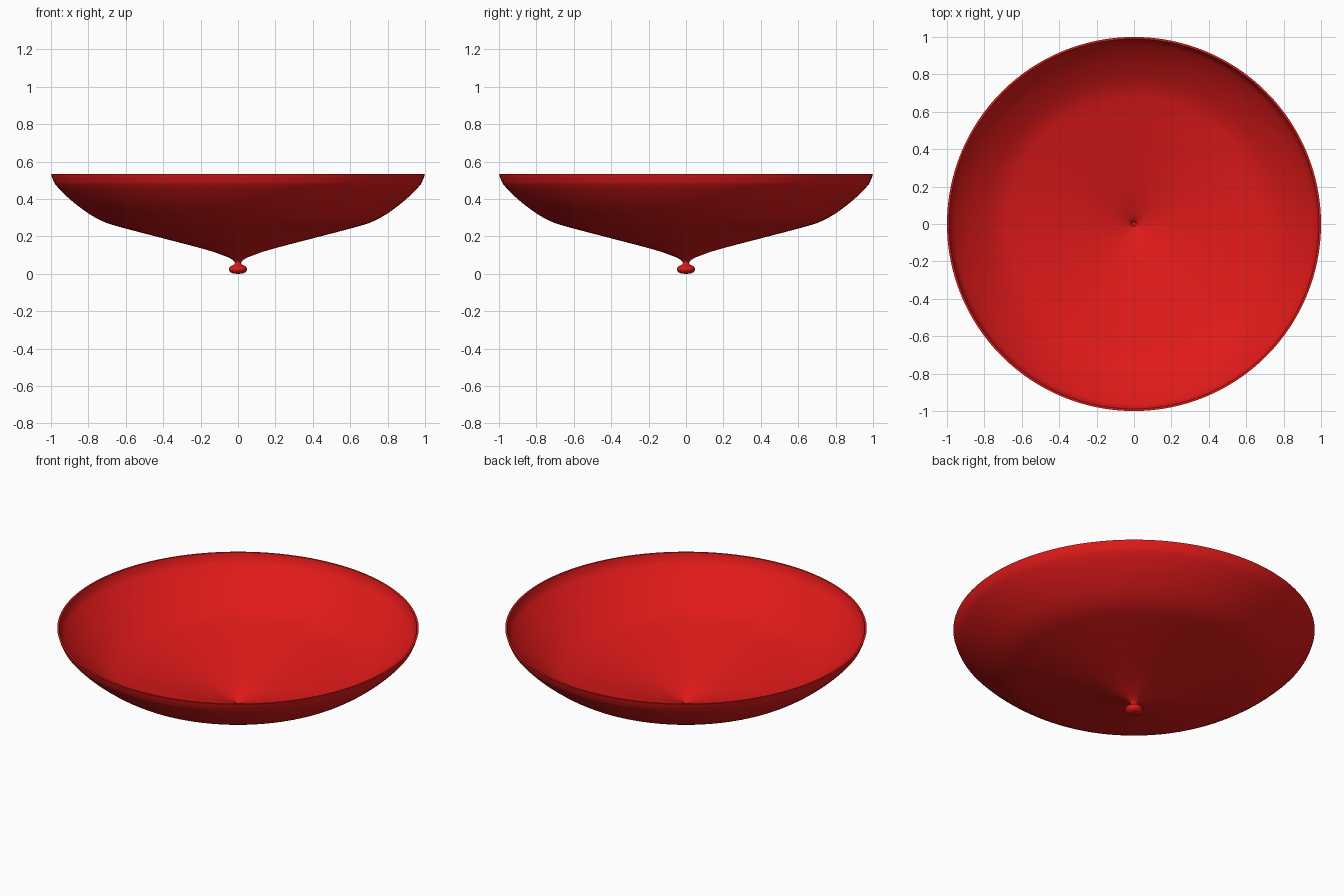
import bpy, bmesh, math

if "Cube" in bpy.data.objects:
    bpy.data.objects.remove(bpy.data.objects["Cube"])

SEGS = 128


def spline(pts, n=5):
    # Catmull-Rom smoothing of a profile
    out = []
    for i in range(len(pts) - 1):
        p0, p1 = pts[max(i - 1, 0)], pts[i]
        p2, p3 = pts[i + 1], pts[min(i + 2, len(pts) - 1)]
        for k in range(n):
            t = k / n
            out.append(tuple(max(0, 0.5 * (2 * b + (c - a) * t
                       + (2 * a - 5 * b + 4 * c - d) * t * t
                       + (3 * b - a - 3 * c + d) * t ** 3))
                       for a, b, c, d in zip(p0, p1, p2, p3)))
    return out + [pts[-1]]


def lathe(name, profile, mat):
    bm = bmesh.new()
    vs = [bm.verts.new((r, 0, z)) for r, z in profile]
    es = [bm.edges.new(p) for p in zip(vs, vs[1:])]
    bmesh.ops.spin(bm, geom=vs + es, cent=(0, 0, 0), axis=(0, 0, 1),
                   angle=math.tau, steps=SEGS, use_duplicate=False)
    bmesh.ops.remove_doubles(bm, verts=bm.verts, dist=1e-5)
    bmesh.ops.recalc_face_normals(bm, faces=bm.faces)
    me = bpy.data.meshes.new(name)
    bm.to_mesh(me)
    bm.free()
    ob = bpy.data.objects.new(name, me)
    bpy.context.collection.objects.link(ob)
    me.materials.append(mat)
    bpy.ops.object.select_all(action='DESELECT')
    ob.select_set(True)
    bpy.context.view_layer.objects.active = ob
    bpy.ops.object.shade_smooth_by_angle(angle=math.radians(40))
    return ob


red = bpy.data.materials.new("red")
red.diffuse_color = (0.75, 0.01, 0.01, 1)
red.use_nodes = True
red.node_tree.nodes["Principled BSDF"].inputs["Base Color"].default_value = red.diffuse_color

# Dish: knob and outer wall, thin lip, then inner wall down into the stem
outer = [(0, 0), (0.03, 0.003), (0.046, 0.016), (0.048, 0.03), (0.037, 0.042),
         (0.02, 0.051), (0.017, 0.06), (0.028, 0.074), (0.07, 0.095),
         (0.18, 0.132), (0.42, 0.195), (0.64, 0.253), (0.73, 0.284),
         (0.81, 0.33), (0.9, 0.4), (0.97, 0.47), (0.99, 0.505), (1.0, 0.535)]
inner = [(0.989, 0.535), (0.98, 0.507), (0.96, 0.475), (0.892, 0.408),
         (0.803, 0.339), (0.725, 0.293), (0.637, 0.263), (0.42, 0.206),
         (0.18, 0.143), (0.066, 0.105), (0.022, 0.084), (0.012, 0.068),
         (0.011, 0.055), (0, 0.055)]
lathe("dish", spline(outer) + spline(inner[:-1]) + [inner[-1]], red)
